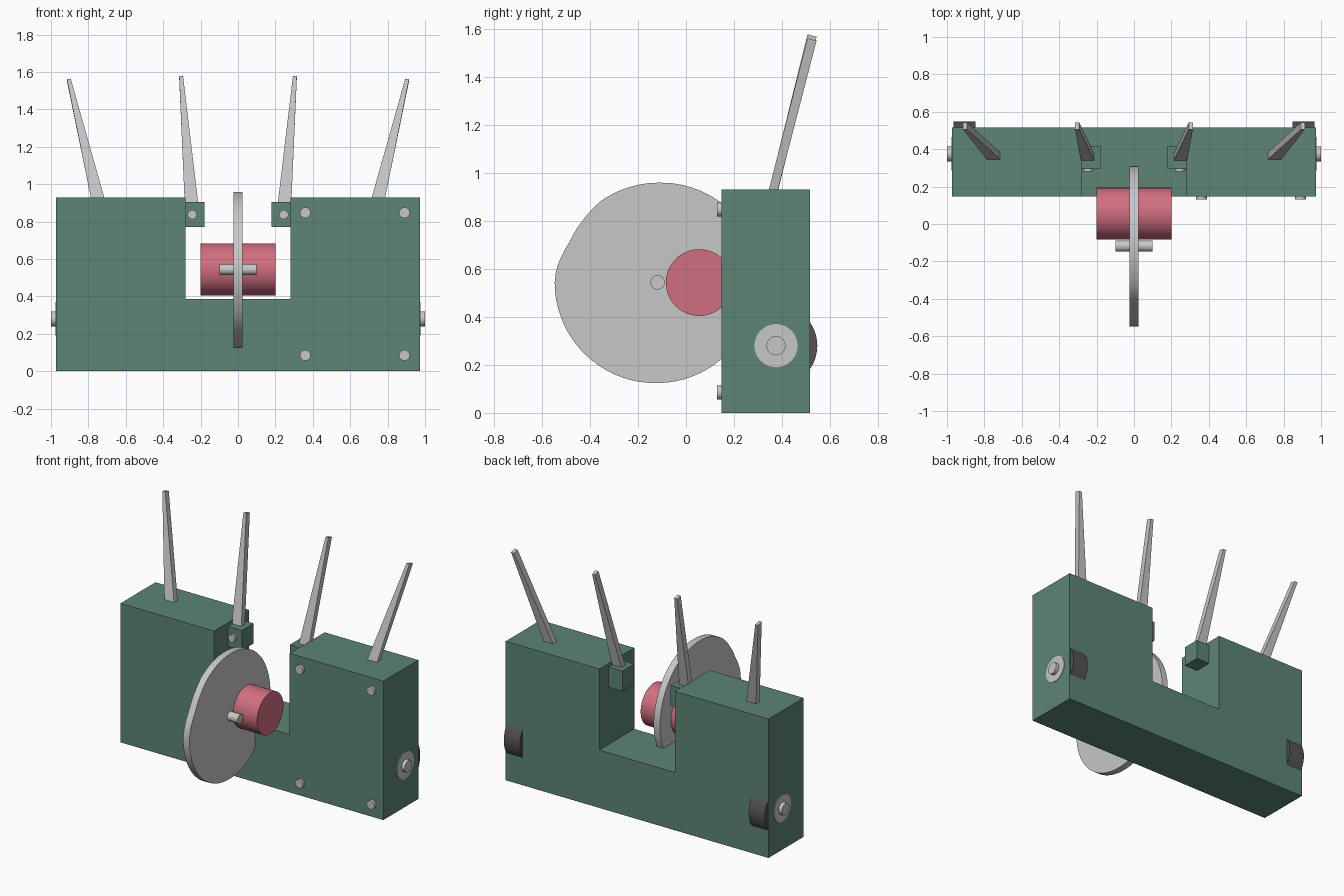
import bpy, bmesh, math
from mathutils import Vector

cube = bpy.data.objects.get("Cube")
if cube:
    bpy.data.objects.remove(cube, do_unlink=True)


def material(name, rgb):
    m = bpy.data.materials.new(name)
    m.use_nodes = True
    m.diffuse_color = (*rgb, 1)
    m.node_tree.nodes["Principled BSDF"].inputs["Base Color"].default_value = (*rgb, 1)
    return m


GREEN = material("green paint", (0.107, 0.235, 0.178))
RED = material("red plastic", (0.63, 0.156, 0.216))
STEEL = material("light steel", (0.57, 0.57, 0.58))
RUBBER = material("dark rubber", (0.09, 0.085, 0.092))


def finish(name, bm, mat, smooth=False):
    bmesh.ops.recalc_face_normals(bm, faces=bm.faces)
    mesh = bpy.data.meshes.new(name)
    bm.to_mesh(mesh)
    bm.free()
    mesh.materials.append(mat)
    obj = bpy.data.objects.new(name, mesh)
    bpy.context.collection.objects.link(obj)
    if smooth:
        bpy.ops.object.select_all(action='DESELECT')
        obj.select_set(True)
        bpy.context.view_layer.objects.active = obj
        bpy.ops.object.shade_smooth_by_angle(angle=math.radians(35))
    return obj


def prism(name, points, offset, mat, smooth=False):
    """Extrude a closed outline of 3D points along an offset."""
    bm = bmesh.new()
    face = bm.faces.new([bm.verts.new(p) for p in points])
    side = bmesh.ops.extrude_face_region(bm, geom=[face])["geom"]
    moved = [v for v in side if isinstance(v, bmesh.types.BMVert)]
    bmesh.ops.translate(bm, verts=moved, vec=offset)
    # Restore the starting cap if the extrusion consumed it
    if not any(f.is_valid and all(v not in moved for v in f.verts) for f in bm.faces):
        bmesh.ops.holes_fill(bm, edges=[e for e in bm.edges if e.is_boundary])
    return finish(name, bm, mat, smooth)


def box(name, x0, x1, y0, y1, z0, z1, mat):
    outline = [(x0, y0, z0), (x1, y0, z0), (x1, y0, z1), (x0, y0, z1)]
    return prism(name, outline, (0, y1 - y0, 0), mat)


def circle(n):
    return [(math.cos(2 * math.pi * i / n), math.sin(2 * math.pi * i / n)) for i in range(n)]


def rod_x(name, x0, x1, y, z, r, mat, n=48):
    pts = [(x0, y + r * c, z + r * s) for c, s in circle(n)]
    return prism(name, pts, (x1 - x0, 0, 0), mat, True)


def rod_y(name, y0, y1, x, z, r, mat, n=16):
    pts = [(x + r * c, y0, z + r * s) for c, s in circle(n)]
    return prism(name, pts, (0, y1 - y0, 0), mat, True)


def spike(name, side, base, tip):
    """Flat blade, tapered in width, leaning outward and back."""
    bm = bmesh.new()
    rings = []
    for (x, y, z), half, tilt in ((base, 0.036, 0), (tip, 0.0105, 0.005)):
        rings.append([bm.verts.new((side * (x + sx * half), y + sy * 0.019, z - sy * tilt))
                      for sx, sy in ((-1, -1), (1, -1), (1, 1), (-1, 1))])
    low, high = rings
    bm.faces.new(low)
    bm.faces.new(high)
    for i in range(4):
        j = (i + 1) % 4
        bm.faces.new((low[i], low[j], high[j], high[i]))
    finish(name, bm, STEEL)


# U-shaped housing
half = [(0.973, 0), (0.973, 0.93), (0.28, 0.93), (0.28, 0.387)]
outline = half + [(-x, z) for x, z in reversed(half)]
prism("housing", [(x, 0.147, z) for x, z in outline], (0, 0.37, 0), GREEN)

# Cutting disc with a slightly flattened upper front
radii = [(0, 0.43), (50, 0.426), (90, 0.415), (125, 0.412), (139, 0.404),
         (156, 0.402), (172, 0.423), (182, 0.428), (225, 0.425), (270, 0.42),
         (310, 0.417), (360, 0.43)]


def disc_radius(a):
    for (a0, r0), (a1, r1) in zip(radii, radii[1:]):
        if a <= a1:
            return r0 + (r1 - r0) * (a - a0) / (a1 - a0)


rim = []
for k in range(72):
    a = k * 5
    r, t = disc_radius(a), math.radians(a)
    rim.append((-0.023, -0.12 + r * math.cos(t), 0.544 + r * math.sin(t)))
prism("disc", rim, (0.046, 0, 0), STEEL, True)

# Disc spindle and motor drum
rod_x("spindle", -0.1, 0.1, -0.118, 0.544, 0.03, STEEL, 24)
rod_x("drum", -0.2, 0.2, 0.055, 0.543, 0.139, RED, 64)

# Cover screws, on the left half only
for i, x in enumerate((0.36, 0.89)):
    for j, z in enumerate((0.085, 0.847)):
        rod_y(f"cover_screw_{i}_{j}", 0.13, 0.15, x, z, 0.029, STEEL)

# Mirrored parts
for side, label in ((1, "left"), (-1, "right")):
    x0, x1 = sorted((side * 0.178, side * 0.281))
    box(f"{label}_spike_block", x0, x1, 0.295, 0.418, 0.77, 0.905, GREEN)
    rod_y(f"{label}_block_screw", 0.28, 0.297, side * 0.245, 0.837, 0.025, STEEL)
    spike(f"{label}_inner_spike", side, (0.249, 0.358, 0.9), (0.304, 0.525, 1.572))
    spike(f"{label}_outer_spike", side, (0.75, 0.363, 0.925), (0.904, 0.525, 1.556))
    rod_x(f"{label}_wheel", side * 0.847, side * 0.966, 0.375, 0.28, 0.172, RUBBER, 64)
    rod_x(f"{label}_washer", side * 0.965, side * 0.977, 0.375, 0.28, 0.09, STEEL)
    rod_x(f"{label}_axle", side * 0.965, side * 1.0, 0.375, 0.28, 0.04, STEEL, 32)
